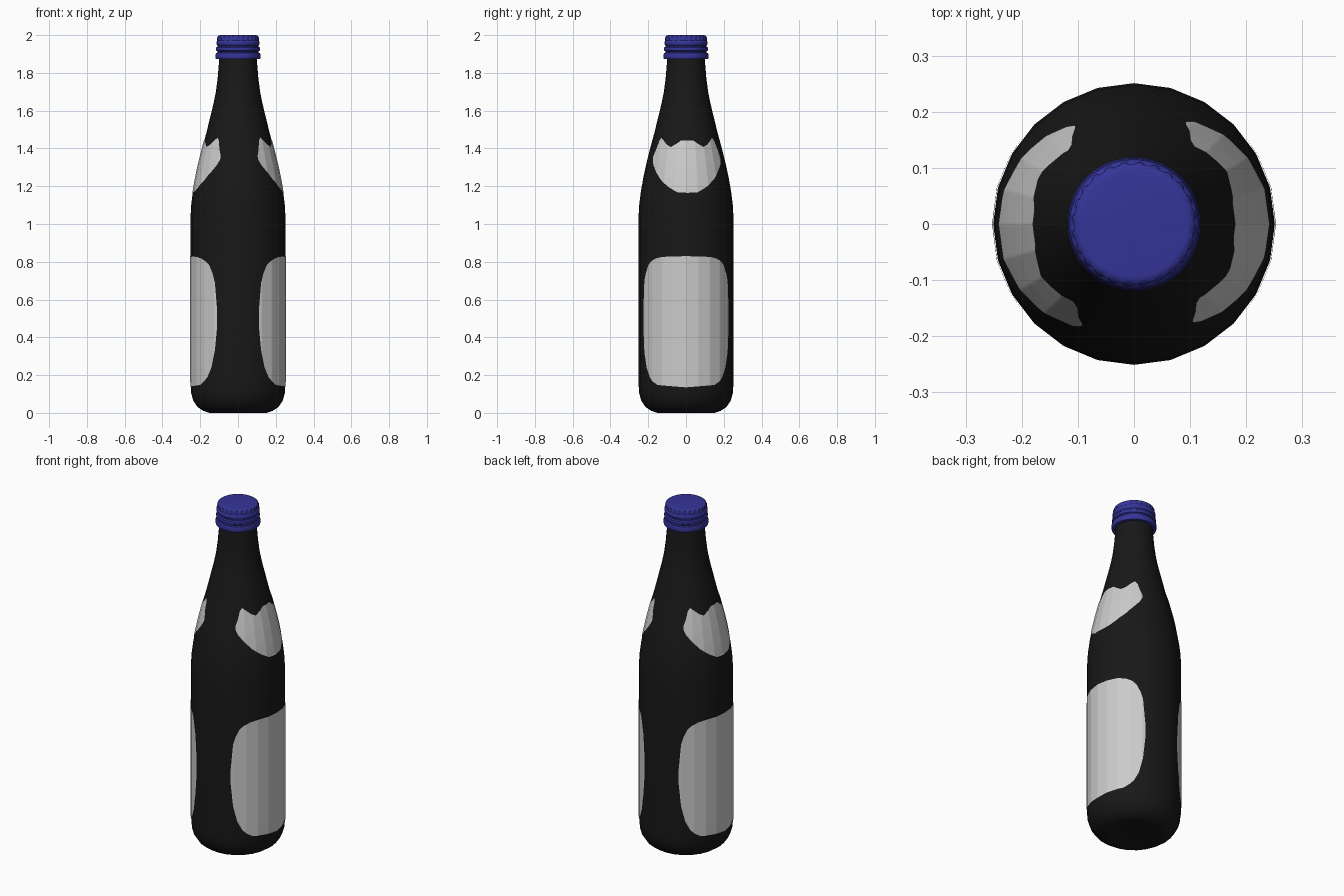
import bpy, math

if "Cube" in bpy.data.objects:
    bpy.data.objects.remove(bpy.data.objects["Cube"])

SIDES = 24


def lerp(table, t):
    """Linear lookup in a list of (key, value) pairs."""
    for (a, va), (b, vb) in zip(table, table[1:]):
        if t <= b:
            return va + (vb - va) * (t - a) / (b - a)
    return table[-1][1]


def make(name, verts, faces, mat=None, angle=35):
    me = bpy.data.meshes.new(name)
    me.from_pydata(verts, [], faces)
    ob = bpy.data.objects.new(name, me)
    bpy.context.collection.objects.link(ob)
    if mat:
        me.materials.append(mat)
    bpy.ops.object.select_all(action='DESELECT')
    ob.select_set(True)
    bpy.context.view_layer.objects.active = ob
    bpy.ops.object.shade_smooth_by_angle(angle=math.radians(angle))
    return ob


def lathe(name, profile, n, mat, flute=lambda row, i: 0):
    """Revolve (radius, z) points, bottom to top, and close both ends."""
    verts, faces = [], []
    for k, (r, z) in enumerate(profile):
        for i in range(n):
            a = 2 * math.pi * i / n
            q = r - flute(k, i)
            verts.append((q * math.cos(a), q * math.sin(a), z))
    for k in range(len(profile) - 1):
        for i in range(n):
            j = (i + 1) % n
            faces.append((k * n + i, k * n + j, (k + 1) * n + j, (k + 1) * n + i))
    faces.append(tuple(range(n))[::-1])
    faces.append(tuple(range((len(profile) - 1) * n, len(profile) * n)))
    return make(name, verts, faces, mat)


def label(name, low, high, centre, rows=20):
    """Sheet wrapped on the bottle; low/high give z against angle from its centre."""
    verts, faces = [], []
    end = low[-1][0]
    angles = list(range(-end, end + 1))
    heights = [(z, r) for r, z in body_profile[2:]]
    step = 360 / SIDES
    for d in angles:
        a = d + centre
        facet = math.cos(math.radians(step / 2)) / math.cos(math.radians(a % step - step / 2))
        z0, z1 = lerp(low, abs(d)), lerp(high, abs(d))
        for k in range(rows + 1):
            z = z0 + (z1 - z0) * k / rows
            r = lerp(heights, z) * facet + 0.002
            verts.append((r * math.cos(math.radians(a)), r * math.sin(math.radians(a)), z))
    m = rows + 1
    for i in range(len(angles) - 1):
        for k in range(rows):
            faces.append((i * m + k, (i + 1) * m + k, (i + 1) * m + k + 1, i * m + k + 1))
    return make(name, verts, faces)


def material(name, rgb):
    mat = bpy.data.materials.new(name)
    mat.diffuse_color = (*rgb, 1)
    mat.use_nodes = True
    mat.node_tree.nodes["Principled BSDF"].inputs["Base Color"].default_value = mat.diffuse_color
    return mat


black = material("black_glass", (0.009, 0.009, 0.009))
blue = material("blue_cap", (0.035, 0.035, 0.32))

# Bottle body
body_profile = [(0.06, 0.012), (0.12, 0.008), (0.15, 0.0), (0.185, 0.011), (0.215, 0.032),
                (0.237, 0.065), (0.248, 0.105), (0.251, 0.15), (0.251, 0.6), (0.251, 1.04),
                (0.248, 1.1), (0.239, 1.17), (0.227, 1.24), (0.21, 1.32), (0.19, 1.4),
                (0.168, 1.48), (0.146, 1.57), (0.129, 1.64), (0.117, 1.7), (0.108, 1.77),
                (0.102, 1.84), (0.099, 1.88), (0.098, 1.95)]
lathe("bottle_body", body_profile, SIDES, black)

# Screw cap with tamper ring, bead and fluted shoulder
cap_profile = [(0.099, 1.873), (0.116, 1.873), (0.119, 1.879), (0.119, 1.898), (0.116, 1.905),
               (0.109, 1.908), (0.109, 1.914), (0.115, 1.918), (0.117, 1.926), (0.115, 1.934),
               (0.109, 1.939), (0.109, 1.945), (0.114, 1.951), (0.115, 1.962), (0.112, 1.968),
               (0.111, 1.972), (0.111, 1.986), (0.107, 1.994), (0.100, 1.999), (0.094, 2.0)]
lathe("screw_cap", cap_profile, 96, blue,
      lambda row, i: 0.005 if row in (15, 16) and i % 4 < 2 else 0)

# Paper labels on both sides
main_low = [(0, 0.135), (37, 0.148), (45, 0.168), (50, 0.19), (56, 0.24), (61, 0.33), (64, 0.46)]
main_high = [(0, 0.83), (30, 0.826), (40, 0.817), (48, 0.8), (53, 0.78), (58, 0.735),
             (61, 0.69), (64, 0.54)]
neck_low = [(0, 1.165), (13, 1.168), (25, 1.195), (38, 1.235), (50, 1.285), (57, 1.315), (61, 1.345)]
neck_high = [(0, 1.443), (10, 1.443), (18, 1.425), (27, 1.408), (35, 1.42), (45, 1.446),
             (50, 1.457), (54, 1.44), (57, 1.4), (61, 1.36)]
for side, turn in (("right", 0), ("left", 180)):
    label("main_label_" + side, main_low, main_high, turn)
    label("neck_label_" + side, neck_low, neck_high, turn + 2)
